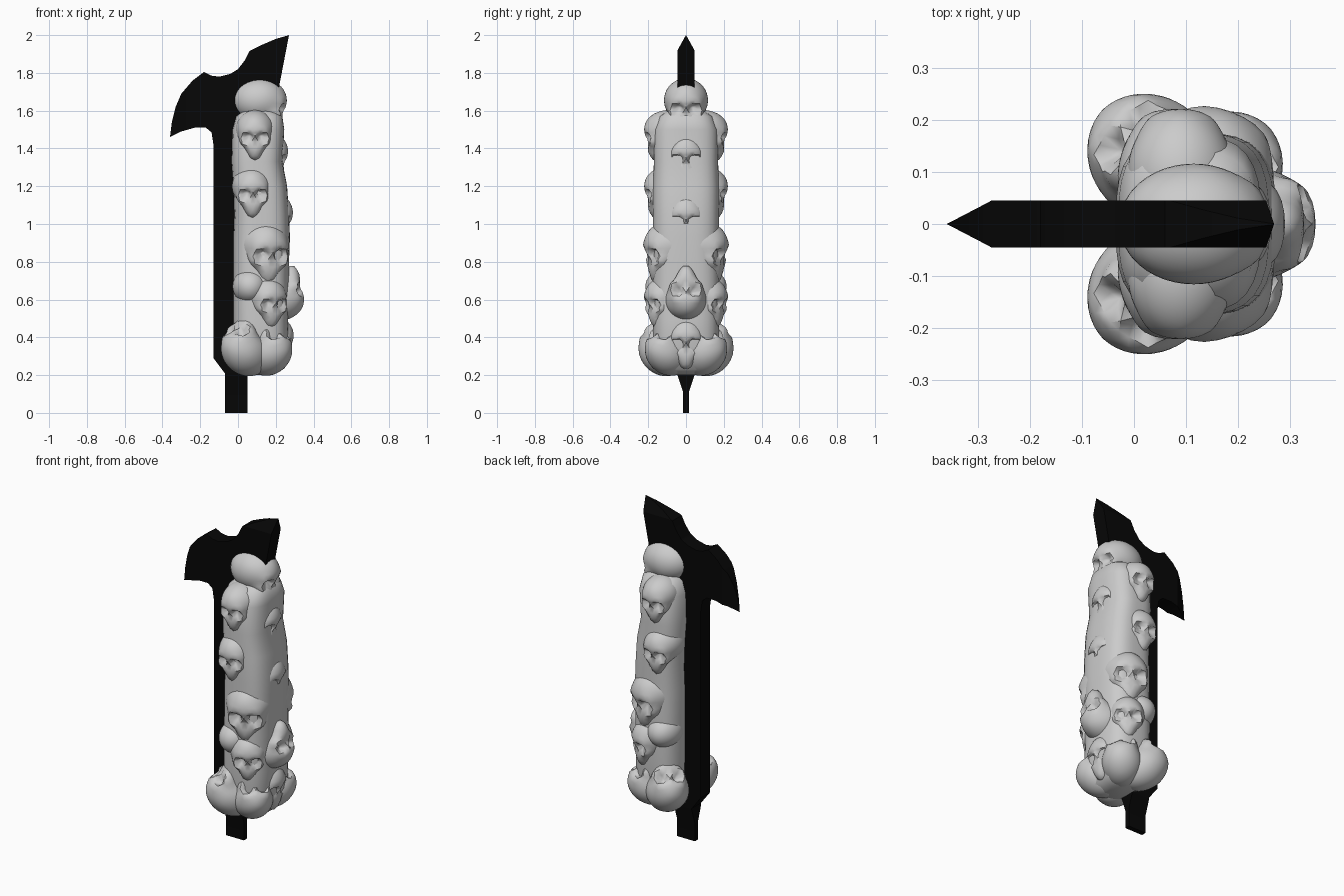
import bpy, bmesh, math
from mathutils import Vector, Matrix

if "Cube" in bpy.data.objects:
    bpy.data.objects.remove(bpy.data.objects["Cube"])


def material(name, v):
    m = bpy.data.materials.new(name)
    m.diffuse_color = (v, v, v, 1)
    m.use_nodes = True
    m.node_tree.nodes["Principled BSDF"].inputs["Base Color"].default_value = m.diffuse_color
    return m


BLACK = material("black metal", 0.002)
BONE = material("grey bone", 0.6)


def add_object(name, bm, mat, angle):
    me = bpy.data.meshes.new(name)
    bmesh.ops.recalc_face_normals(bm, faces=bm.faces)
    bm.to_mesh(me)
    bm.free()
    me.materials.append(mat)
    ob = bpy.data.objects.new(name, me)
    bpy.context.collection.objects.link(ob)
    bpy.ops.object.select_all(action='DESELECT')
    ob.select_set(True)
    bpy.context.view_layer.objects.active = ob
    bpy.ops.object.shade_smooth_by_angle(angle=math.radians(angle))
    return ob


# Blade: flat outline, cut where the thickness changes
outline = [(-.07, 0), (.05, 0), (.05, .21), (.16, .35), (.2, 1.6), (.22, 1.74), (.27, 2),
           (.2, 1.98), (.13, 1.95), (.06, 1.915), (.035, 1.865), (0, 1.82), (-.04, 1.795),
           (-.1, 1.78), (-.14, 1.785), (-.18, 1.805), (-.24, 1.76), (-.3, 1.69),
           (-.33, 1.62), (-.35, 1.54), (-.36, 1.46), (-.3, 1.49), (-.23, 1.51),
           (-.17, 1.51), (-.14, 1.485), (-.13, 1.42), (-.13, .29), (-.07, .21)]


def half_thickness(x, z):
    t = min(.045, .045 * (x + .36) / .085, .045 * (2 - z) / .08)
    if z < .2:
        t = min(t, .015 + .03 * max(0, (z - .11) / .09))
    return max(t, .0005)


bm = bmesh.new()
bm.faces.new([bm.verts.new((x, 0, z)) for x, z in outline])
bm.normal_update()
bmesh.ops.triangulate(bm, faces=bm.faces[:])
for co, no in [((-.275, 0, 0), (1, 0, 0)), ((0, 0, 1.92), (0, 0, 1)),
               ((0, 0, .2), (0, 0, 1)), ((0, 0, .11), (0, 0, 1))]:
    bmesh.ops.bisect_plane(bm, geom=bm.verts[:] + bm.edges[:] + bm.faces[:],
                           plane_co=co, plane_no=no)
front = bm.verts[:]
ret = bmesh.ops.extrude_face_region(bm, geom=bm.faces[:], use_keep_orig=True)
back = [g for g in ret["geom"] if isinstance(g, bmesh.types.BMVert)]
for verts, sign in ((front, -1), (back, 1)):
    for v in verts:
        v.co.y = sign * half_thickness(v.co.x, v.co.z)
add_object("blade", bm, BLACK, 20)

# Skull shape, facing +x, cranium half width 1: (centre, half size) of each lump
LUMPS = [((0, 0, 0), (1.25, 1, 1)),              # cranium
         ((.6, 0, -.95), (.5, .5, .85)),         # jaw
         ((.72, .5, -.62), (.38, .34, .3)),      # cheekbones
         ((.72, -.5, -.62), (.38, .34, .3)),
         ((.95, .38, -.1), (.3, .4, .17)),       # brows
         ((.95, -.38, -.1), (.3, .4, .17))]
# Hollows: (point, width, depth)
HOLLOWS = [((1.05, .38, -.42), .2, .36), ((1.05, -.38, -.42), .2, .36),
           ((1.05, 0, -.74), .1, .14)]


def skull_radius(d):
    best = 0
    for c, h in LUMPS:
        p = Vector([d[i] / h[i] for i in range(3)])
        q = Vector([c[i] / h[i] for i in range(3)])
        a, b, k = p.dot(p), p.dot(q), q.dot(q) - 1
        disc = b * b - a * k
        if disc > 0:
            best = max(best, (b + math.sqrt(disc)) / a)
    return best


bm = bmesh.new()
bmesh.ops.create_icosphere(bm, subdivisions=4, radius=1)
for v in bm.verts:
    v.co = v.co.normalized() * skull_radius(v.co.normalized())
for i in range(3):
    bmesh.ops.smooth_vert(bm, verts=bm.verts, factor=.5,
                          use_axis_x=True, use_axis_y=True, use_axis_z=True)
for v in bm.verts:
    d = v.co.normalized()
    dent = sum(depth * math.exp(-((d - Vector(p).normalized()).length / w) ** 4)
               for p, w, depth in HOLLOWS)
    v.co -= d * dent
skull_mesh = bpy.data.meshes.new("skull_shape")
bm.to_mesh(skull_mesh)
bm.free()


def skull(name, loc, size, yaw, roll=0, tilt=0, mirrored=True):
    bm = bmesh.new()
    bm.from_mesh(skull_mesh)
    bm.transform(Matrix.Translation(loc) @ Matrix.Rotation(math.radians(yaw), 4, 'Z')
                 @ Matrix.Rotation(math.radians(-tilt), 4, 'Y')
                 @ Matrix.Rotation(math.radians(roll), 4, 'X') @ Matrix.Scale(size, 4))
    ob = add_object(name, bm, BONE, 50)
    if mirrored:
        m = ob.modifiers.new("Mirror", 'MIRROR')
        m.use_axis = (False, True, False)
        m.use_mirror_merge = False


# Skulls along the middle, facing sideways (the fourth is upside down)
for i, (x, z, s, roll) in enumerate([(.115, 1.655, .118, 0), (.125, 1.385, .115, 0),
                                     (.145, 1.06, .12, 0), (.21, .6, .115, 180),
                                     (.155, .41, .115, 0)]):
    skull("middle_skull_%d" % (i + 1), (x, 0, z), s, 0, roll, 0, False)

# Skull pairs on the two faces
skull("upper_skulls", (.09, -.095, 1.5), .104, -90)
skull("second_skulls", (.075, -.09, 1.2), .108, -88)
skull("third_skulls", (.13, -.06, .89), .137, -70)
skull("fourth_skulls", (.14, -.09, .62), .11, -60)
skull("fourth_rear_skulls", (.065, -.1, .67), .095, 90)
skull("bottom_skulls", (.038, -.123, .322), .12, -135, 180, 35)
skull("bottom_rear_skulls", (.165, -.095, .315), .113, -45, 180, 30)

# Bone core filling the gaps: (height, left, right, half depth) of rounded-square rings
RINGS = [(.2, .05, .17, .08), (.23, 0, .23, .15), (.35, -.02, .27, .175),
         (.5, -.025, .265, .175), (.63, -.025, .27, .18), (.8, -.025, .27, .175),
         (.93, -.025, .275, .175), (1.05, -.02, .27, .175), (1.2, -.025, .26, .175),
         (1.33, -.035, .235, .17), (1.5, -.03, .245, .17), (1.57, -.01, .235, .14),
         (1.61, .04, .19, .08)]
N = 40
bm = bmesh.new()
loops = []
for z, x0, x1, y in RINGS:
    loop = []
    for i in range(N):
        a = 2 * math.pi * i / N
        c, s = math.cos(a), math.sin(a)
        r = (abs(c) ** 3 + abs(s) ** 3) ** (-1 / 3)
        loop.append(bm.verts.new(((x0 + x1) / 2 + (x1 - x0) / 2 * c * r, y * s * r, z)))
    loops.append(loop)
for a, b in zip(loops, loops[1:]):
    for i in range(N):
        j = (i + 1) % N
        bm.faces.new((a[i], a[j], b[j], b[i]))
bm.faces.new(loops[0])
bm.faces.new(loops[-1])
add_object("bone_core", bm, BONE, 60)
